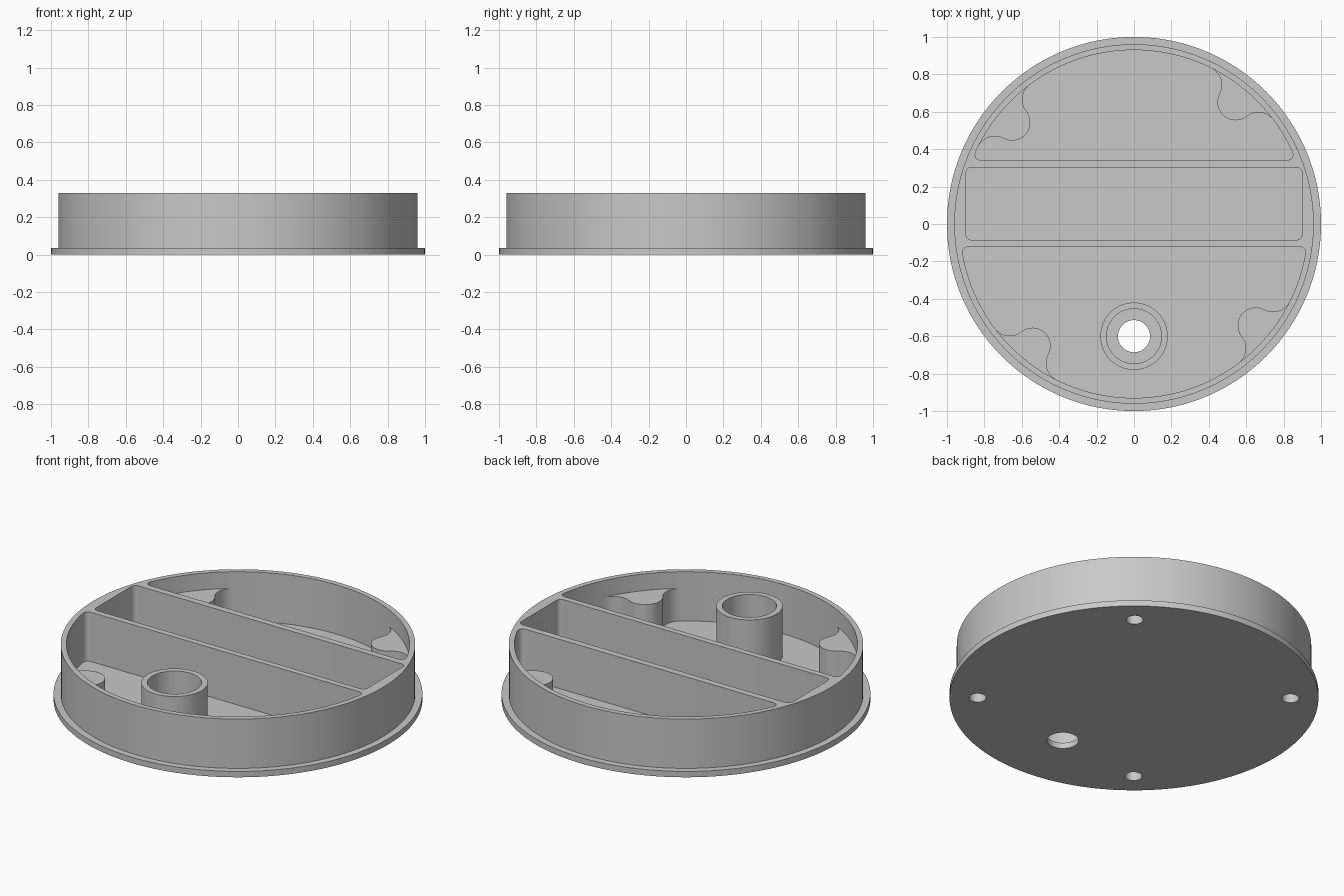
import bpy, bmesh
from math import cos, sin, tau, pi, atan2, acos, sqrt, radians
from mathutils import Matrix

if "Cube" in bpy.data.objects:
    bpy.data.objects.remove(bpy.data.objects["Cube"])

GREY = (0.58, 0.58, 0.58, 1)
grey = bpy.data.materials.new("plain grey")
grey.use_nodes = True
grey.diffuse_color = GREY
grey.node_tree.nodes["Principled BSDF"].inputs["Base Color"].default_value = GREY

FLOOR, TOP, BOSS_TOP = 0.035, 0.33, 0.23
OUTER, INNER = 0.961, 0.93
BOSS_DIST, BOSS_R, FLARE_R = 0.848, 0.097, 0.1
TUBE_Y = -0.6


def arc(cx, cy, r, a0, a1, n):
    """Points along an arc, both ends included."""
    steps = [a0 + (a1 - a0) * i / n for i in range(n + 1)]
    return [(cx + r * cos(a), cy + r * sin(a)) for a in steps]


def circle(r, n=160, cx=0, cy=0):
    return arc(cx, cy, r, 0, tau, n)[:-1]


def loft(name, layers, turn=0, closed=False):
    """Join (outline, z) layers, outlines counter-clockwise; closed joins last to first."""
    bm = bmesh.new()
    rings = [[bm.verts.new((x, y, z)) for x, y in outline] for outline, z in layers]
    pairs = list(zip(rings, rings[1:]))
    if closed:
        pairs.append((rings[-1], rings[0]))
    else:
        bm.faces.new(rings[0][::-1])
        bm.faces.new(rings[-1])
    n = len(rings[0])
    for a, b in pairs:
        for i in range(n):
            j = (i + 1) % n
            bm.faces.new((a[i], a[j], b[j], b[i]))
    bm.transform(Matrix.Rotation(turn, 4, "Z"))
    mesh = bpy.data.meshes.new(name)
    bm.to_mesh(mesh)
    bm.free()
    mesh.materials.append(grey)
    obj = bpy.data.objects.new(name, mesh)
    bpy.context.collection.objects.link(obj)
    return obj


def prism(name, outline, z0, z1, turn=0):
    return loft(name, [(outline, z0), (outline, z1)], turn)


def cut(target, cutters):
    for cutter in cutters:
        mod = target.modifiers.new("cut", "BOOLEAN")
        mod.operation, mod.solver, mod.object = "DIFFERENCE", "EXACT", cutter
        bpy.context.view_layer.objects.active = target
        bpy.ops.object.modifier_apply(modifier=mod.name)


def segment_outline(chord, r=0.03):
    """Circle segment above a chord, with rounded corners."""
    cy = chord + r
    cx = sqrt((INNER - r) ** 2 - cy ** 2)
    a = atan2(cy, cx)
    return (arc(cx, cy, r, -pi / 2, a, 8) + arc(0, 0, INNER, a, pi - a, 90)[1:-1]
            + arc(-cx, cy, r, pi - a, 1.5 * pi, 8))


def rounded_box(x0, x1, y0, y1, r=0.03):
    corners = [(x1 - r, y1 - r), (x0 + r, y1 - r), (x0 + r, y0 + r), (x1 - r, y0 + r)]
    return [p for i, (x, y) in enumerate(corners)
            for p in arc(x, y, r, i * pi / 2, (i + 1) * pi / 2, 8)]


def boss_outline():
    """Round lobe flaring into the wall on both sides, pointing along +x."""
    d = INNER - FLARE_R
    reach = BOSS_R + FLARE_R
    a = acos((d * d + BOSS_DIST ** 2 - reach ** 2) / (2 * d * BOSS_DIST))
    fx, fy = d * cos(a), d * sin(a)
    b = atan2(-fy, BOSS_DIST - fx)
    flare = arc(fx, fy, FLARE_R, a, b, 16)
    lobe = arc(BOSS_DIST, 0, BOSS_R, b + pi, pi - b, 24)[1:-1]
    return arc(0, 0, INNER + 0.015, -a, a, 16) + flare + lobe + [(x, -y) for x, y in reversed(flare)]


# Flanged round housing with three pockets
housing = loft("housing", [(circle(1), 0), (circle(1), FLOOR),
                           (circle(OUTER), FLOOR), (circle(OUTER), TOP)])
cutters = [
    prism("back_pocket_cutter", segment_outline(0.342), FLOOR, 0.5),
    prism("middle_pocket_cutter", rounded_box(-0.898, 0.898, -0.086, 0.303), FLOOR, 0.5),
    prism("front_pocket_cutter", segment_outline(0.122), FLOOR, 0.5, pi),
    prism("tube_hole_cutter", circle(0.086, 64, 0, TUBE_Y), -0.1, 0.2),
]

# Open tube around the through hole
wide, narrow = circle(0.18, 80, 0, TUBE_Y), circle(0.147, 80, 0, TUBE_Y)
tube = loft("tube", [(wide, FLOOR), (wide, TOP), (narrow, TOP), (narrow, FLOOR)], closed=True)

# Four wall bosses with blind screw holes from below
bosses = []
for i in range(4):
    turn = radians(50.2 + 90 * i)
    boss = prism(f"screw_boss_{i + 1}", boss_outline(), FLOOR, BOSS_TOP, turn)
    hole = prism(f"screw_hole_cutter_{i + 1}", circle(0.046, 40, BOSS_DIST), -0.1, 0.19, turn)
    cut(boss, [hole])
    bosses.append(boss)
    cutters.append(hole)

cut(housing, cutters)
for helper in cutters:
    bpy.data.objects.remove(helper)

# Smooth round walls, crisp edges
bpy.ops.object.select_all(action="DESELECT")
for obj in [housing, tube] + bosses:
    obj.select_set(True)
bpy.context.view_layer.objects.active = housing
bpy.ops.object.shade_smooth_by_angle(angle=radians(30))
